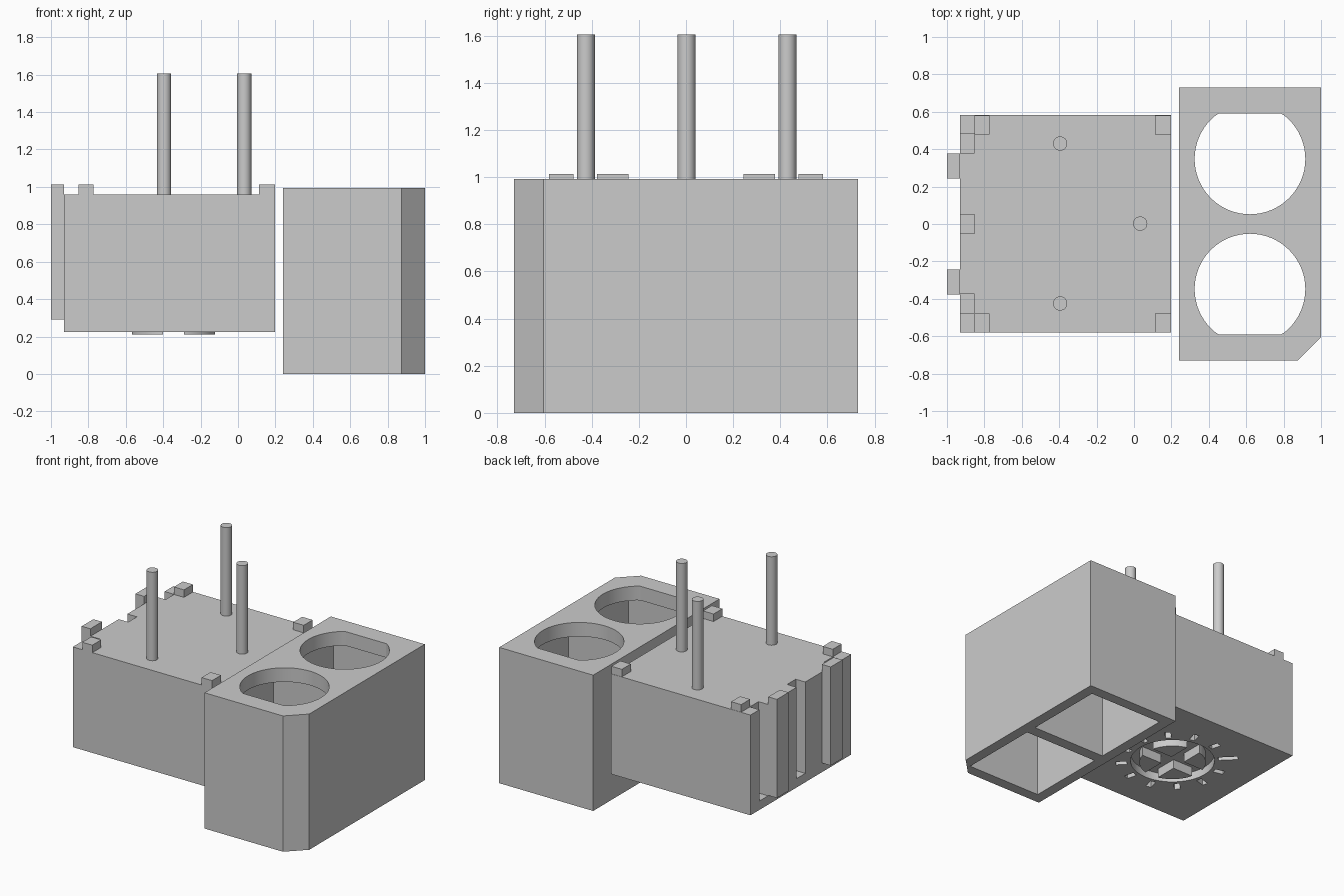
import bpy, bmesh, math
from mathutils import Matrix

if "Cube" in bpy.data.objects:
    bpy.data.objects.remove(bpy.data.objects["Cube"])

grey = bpy.data.materials.new("plain grey")
grey.diffuse_color = (0.6, 0.6, 0.6, 1)
grey.use_nodes = True
grey.node_tree.nodes["Principled BSDF"].inputs["Base Color"].default_value = grey.diffuse_color


def prism(name, pts, z0, z1):
    """Extrude a counter-clockwise outline from z0 to z1."""
    bm = bmesh.new()
    low = bm.faces.new([bm.verts.new((x, y, z0)) for x, y in pts])
    ext = bmesh.ops.extrude_face_region(bm, geom=[low])["geom"]
    bmesh.ops.translate(bm, vec=(0, 0, z1 - z0),
                        verts=[g for g in ext if isinstance(g, bmesh.types.BMVert)])
    bmesh.ops.recalc_face_normals(bm, faces=bm.faces)
    me = bpy.data.meshes.new(name)
    bm.to_mesh(me)
    bm.free()
    me.materials.append(grey)
    ob = bpy.data.objects.new(name, me)
    bpy.context.collection.objects.link(ob)
    return ob


def box(name, x0, x1, y0, y1, z0, z1):
    return prism(name, [(x0, y0), (x1, y0), (x1, y1), (x0, y1)], z0, z1)


def circle(cx, cy, r, n=64):
    return [(cx + r * math.cos(2 * math.pi * i / n),
             cy + r * math.sin(2 * math.pi * i / n)) for i in range(n)]


def cut(ob, cutter):
    """Subtract the cutter and discard it."""
    mod = ob.modifiers.new("cut", 'BOOLEAN')
    mod.operation, mod.solver, mod.object = 'DIFFERENCE', 'EXACT', cutter
    bpy.context.view_layer.objects.active = ob
    bpy.ops.object.modifier_apply(modifier=mod.name)
    bpy.data.objects.remove(cutter)


def smooth(ob):
    bpy.ops.object.select_all(action='DESELECT')
    ob.select_set(True)
    bpy.context.view_layer.objects.active = ob
    bpy.ops.object.shade_smooth_by_angle(angle=math.radians(30))


# Tall housing with one chamfered corner
housing = prism("socket_housing", [(0.24, -0.73), (0.875, -0.73), (1, -0.605),
                                   (1, 0.73), (0.24, 0.73)], 0, 0.993)
for s in (1, -1):
    # Square chamber open at the bottom
    y0, y1 = sorted((s * 0.042, s * 0.65))
    cut(housing, box("chamber", 0.318, 0.922, y0, y1, -0.1, 0.89))
    # Round opening in the top, flattened on its outer side
    outline = [(x, max(-0.592, min(0.592, y)))
               for x, y in circle(0.62, s * 0.348, 0.296)]
    cut(housing, prism("opening", outline, 0.85, 1.1))
smooth(housing)

# Control body
BX, BZ, TOP = -0.93, 0.225, 0.958
body = box("control_body", BX, 0.197, -0.58, 0.583, BZ, TOP)

# Vertical slots in the left face
for y0, y1 in ((0.38, 0.48), (-0.05, 0.05), (-0.475, -0.375)):
    cut(body, box("slot", BX - 0.1, -0.853, y0, y1, 0.29, 1.1))

# Round dial recess and scale marks on the underside
DX, DY = -0.345, 0.0
cut(body, prism("recess", circle(DX, DY, 0.288), 0.1, BZ + 0.06))
for i in range(12):
    a = math.radians(15 + 30 * i)
    length = 0.45 if i == 4 else 0.39
    mark = box("mark", 0.315, length, -0.02, 0.02, 0.1, BZ + 0.05)
    mark.data.transform(Matrix.Translation((DX, DY, 0)) @ Matrix.Rotation(a, 4, 'Z'))
    cut(body, mark)
smooth(body)

# Dial rotor with a cross slot
rotor = prism("dial_rotor", circle(DX, DY, 0.228), 0.212, BZ + 0.07)
cut(rotor, box("slot", DX - 0.055, DX + 0.055, -0.4, 0.4, 0.1, BZ + 0.055))
cut(rotor, box("slot", DX - 0.4, DX + 0.4, -0.055, 0.055, 0.1, BZ + 0.055))
smooth(rotor)

# Standoff feet and side rails, mirrored front to back
for s, side in ((1, "back"), (-1, "front")):
    for x0, x1, end in ((-0.853, -0.772, "left"), (0.112, 0.197, "right")):
        y0, y1 = sorted((s * 0.478, s * 0.581))
        box(f"{side}_{end}_foot", x0, x1, y0, y1, TOP, 1.013)
    y0, y1 = sorted((s * 0.243, s * 0.378))
    box(f"{side}_rail", -1, BX, y0, y1, 0.292, 1.013)

# Contact pins
for name, x, y in (("back_pin", -0.395, 0.43), ("front_pin", -0.395, -0.425),
                   ("middle_pin", 0.033, 0.002)):
    smooth(prism(name, circle(x, y, 0.038, 32), TOP, 1.605))
